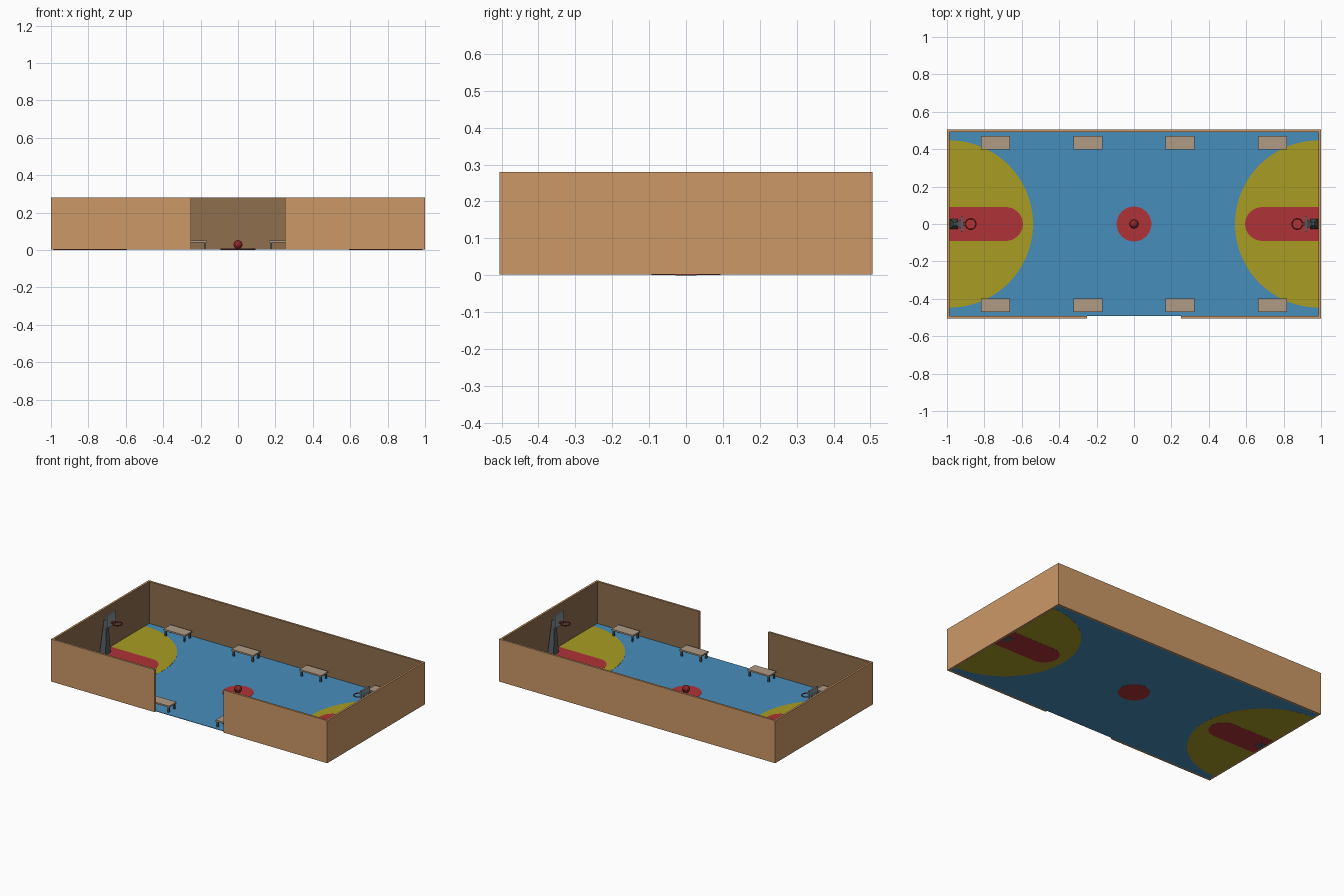
import bpy, bmesh, math
from mathutils import Vector

if "Cube" in bpy.data.objects:
    bpy.data.objects.remove(bpy.data.objects["Cube"])


def mat(name, r, g, b):
    def lin(c):
        c /= 255
        return c / 12.92 if c <= 0.04045 else ((c + 0.055) / 1.055) ** 2.4
    m = bpy.data.materials.new(name)
    m.diffuse_color = (lin(r), lin(g), lin(b), 1)
    m.use_nodes = True
    m.node_tree.nodes["Principled BSDF"].inputs["Base Color"].default_value = m.diffuse_color
    return m


TAN = mat("wall tan", 203, 153, 103)
BROWN = mat("wall inner brown", 142, 110, 77)
BLUE = mat("court blue", 70, 141, 187)
YELLOW = mat("court yellow", 169, 157, 36)
RED = mat("court red", 175, 51, 55)
WOOD = mat("bench wood", 176, 155, 132)
METAL = mat("dark metal", 84, 92, 96)
BOARD = mat("board grey", 138, 147, 152)
DARKRED = mat("ball and ring red", 140, 38, 38)
BLACK = mat("seam black", 40, 30, 30)


def finish(name, bm, *mats):
    bmesh.ops.recalc_face_normals(bm, faces=bm.faces[:])
    me = bpy.data.meshes.new(name)
    bm.to_mesh(me)
    bm.free()
    for m in mats:
        me.materials.append(m)
    ob = bpy.data.objects.new(name, me)
    bpy.context.collection.objects.link(ob)
    return ob


def loft(name, a, b, *mats, side_rule=None):
    """Solid between two matching closed loops of points."""
    bm = bmesh.new()
    va = [bm.verts.new(p) for p in a]
    vb = [bm.verts.new(p) for p in b]
    n = len(a)
    for i in range(n):
        j = (i + 1) % n
        f = bm.faces.new((va[i], va[j], vb[j], vb[i]))
        if side_rule and side_rule(i):
            f.material_index = 1
    bm.faces.new(va)
    bm.faces.new(vb)
    return finish(name, bm, *mats)


def plate(name, pts, z0, z1, *mats, side_rule=None):
    return loft(name, [(x, y, z0) for x, y in pts], [(x, y, z1) for x, y in pts],
                *mats, side_rule=side_rule)


def box(name, x0, x1, y0, y1, z0, z1, m):
    return plate(name, [(x0, y0), (x1, y0), (x1, y1), (x0, y1)], z0, z1, m)


def arc(cx, cy, r, a0, a1, n):
    return [(cx + r * math.cos(math.radians(a0 + (a1 - a0) * i / n)),
             cy + r * math.sin(math.radians(a0 + (a1 - a0) * i / n))) for i in range(n + 1)]


def torus(name, loc, R, r, m, rot=(0, 0, 0), n=32, k=8):
    bpy.ops.mesh.primitive_torus_add(location=loc, rotation=rot, major_radius=R,
                                     minor_radius=r, major_segments=n, minor_segments=k)
    ob = bpy.context.object
    ob.name = name
    ob.data.materials.append(m)
    bpy.ops.object.shade_smooth_by_angle()
    return ob


# Surrounding wall with the front opening; inward faces are brown
Y, T, G = 0.505, 0.013, 0.25
xi, yi = 1 - T, Y - T
wall = [(-G, -Y), (-1, -Y), (-1, Y), (1, Y), (1, -Y), (G, -Y),
        (G, -yi), (xi, -yi), (xi, yi), (-xi, yi), (-xi, -yi), (-G, -yi)]
plate("wall", wall, 0.002, 0.28, TAN, BROWN, side_rule=lambda i: 6 <= i <= 10)

# Court floor and painted zones, visible on both sides
box("floor", -xi, xi, -yi, yi, 0.002, 0.005, BLUE)
plate("centre_circle", arc(0, 0, 0.093, 0, 360, 48)[:-1], 0.001, 0.007, RED)

for s, side in ((-1, "left"), (1, "right")):
    def mx(pts):
        return [(p[0] * s,) + tuple(p[1:]) for p in pts]

    plate(side + "_three_point_zone", mx(arc(xi, 0, 0.447, 90, 270, 48)), 0.0015, 0.006, YELLOW)
    plate(side + "_key", mx([(xi, 0.09)] + arc(0.684, 0, 0.09, 90, 270, 24) + [(xi, -0.09)]),
          0.001, 0.007, RED)

    # Tapered hoop post
    loft(side + "_post",
         mx([(0.984, -0.028, 0), (0.984, 0.028, 0), (0.94, 0.028, 0), (0.94, -0.028, 0)]),
         mx([(0.966, -0.009, 0.225), (0.966, 0.009, 0.225), (0.948, 0.009, 0.225), (0.948, -0.009, 0.225)]),
         METAL)
    # Arm flaring towards the board
    loft(side + "_arm",
         mx([(0.952, -0.008, 0.21), (0.952, 0.008, 0.21), (0.952, 0.008, 0.225), (0.952, -0.008, 0.225)]),
         mx([(0.924, -0.024, 0.21), (0.924, 0.024, 0.21), (0.924, 0.024, 0.245), (0.924, -0.024, 0.245)]),
         METAL)
    # Backboard, ring and ring bracket
    xs = sorted((s * 0.915, s * 0.925))
    box(side + "_backboard", *xs, -0.044, 0.044, 0.195, 0.277, BOARD)
    torus(side + "_ring", (s * 0.873, 0, 0.221), 0.028, 0.0035, DARKRED)
    xs = sorted((s * 0.901, s * 0.916))
    box(side + "_ring_bracket", *xs, -0.008, 0.008, 0.217, 0.225, DARKRED)

# Benches along both long sides
for cx in (-0.74, -0.246, 0.246, 0.74):
    for cy in (-0.434, 0.434):
        box("bench_seat", cx - 0.078, cx + 0.078, cy - 0.037, cy + 0.037, 0.04, 0.05, WOOD)
        for dx in (-0.068, 0.068):
            for dy in (-0.028, 0.028):
                x, y = cx + dx, cy + dy
                box("bench_leg", x - 0.005, x + 0.005, y - 0.005, y + 0.005, 0.004, 0.041, METAL)

# Ball with seams
bpy.ops.mesh.primitive_uv_sphere_add(segments=32, ring_count=16, radius=0.023, location=(0, 0, 0.029))
ball = bpy.context.object
ball.name = "ball"
ball.data.materials.append(DARKRED)
bpy.ops.object.shade_smooth_by_angle()
for rot in ((0, 0, 0), (math.pi / 2, 0, 0), (0, math.pi / 2, 0)):
    torus("ball_seam", (0, 0, 0.029), 0.0227, 0.0008, BLACK, rot, 32, 6)
